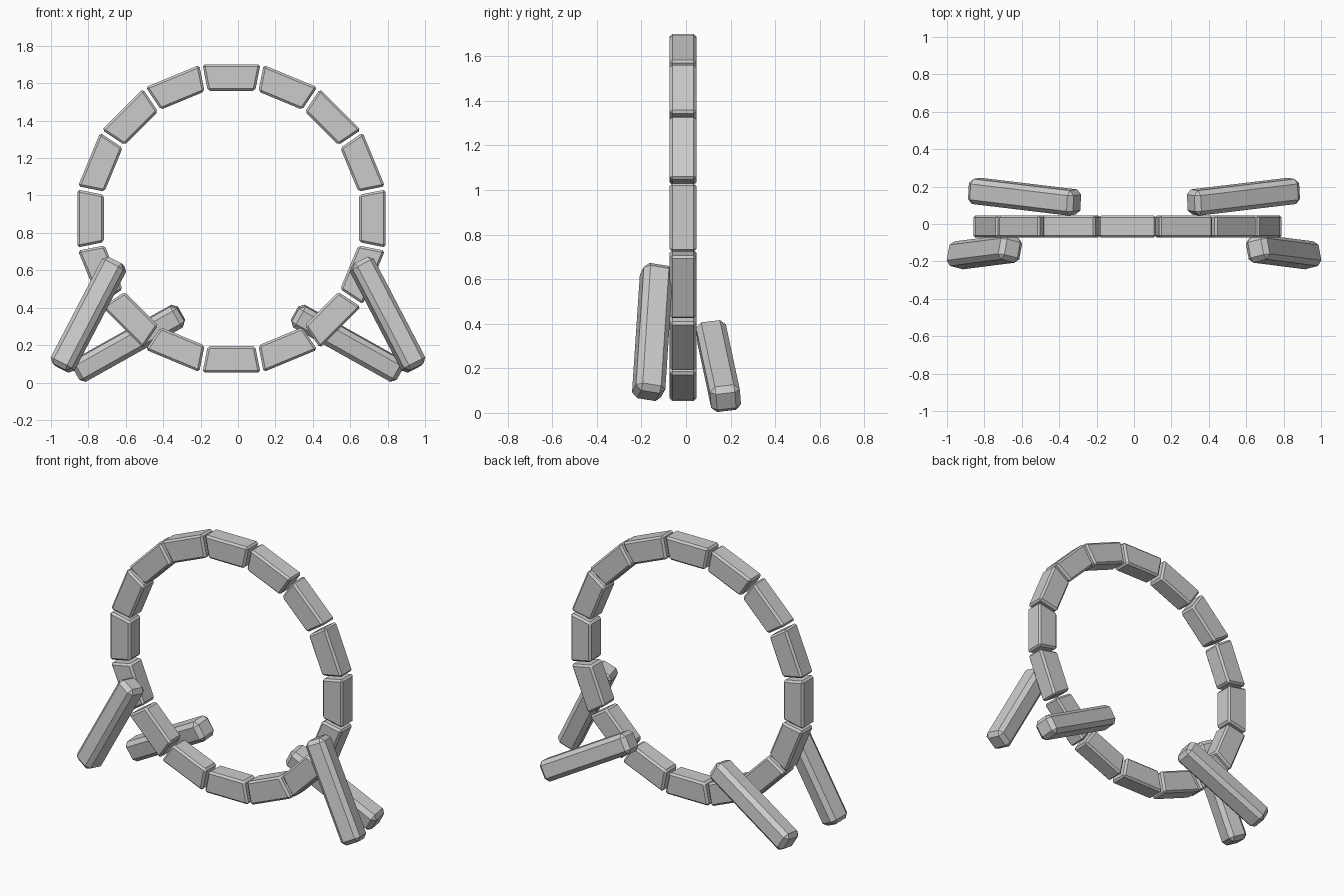
import bpy
import bmesh
from math import sin, cos, tan, radians, pi
from mathutils import Vector, Matrix

if "Cube" in bpy.data.objects:
    bpy.data.objects.remove(bpy.data.objects["Cube"])


def bevelled(name, bm, matrix, width):
    """Turn a bmesh into an object with chamfered edges."""
    bmesh.ops.recalc_face_normals(bm, faces=bm.faces)
    me = bpy.data.meshes.new(name)
    bm.to_mesh(me)
    bm.free()
    ob = bpy.data.objects.new(name, me)
    bpy.context.collection.objects.link(ob)
    ob.matrix_world = matrix
    mod = ob.modifiers.new("chamfer", 'BEVEL')
    mod.width = width
    mod.segments = 1
    mod.limit_method = 'NONE'
    return ob


# Ring of sixteen wedge stones
COUNT, OUTER, INNER, DEPTH, GAP = 16, 0.824, 0.682, 0.12, 0.009
CENTRE = Vector((-0.035, -0.0135, 0.877))
for i in range(COUNT):
    bm = bmesh.new()
    t = tan(pi / COUNT)
    ho, hi = OUTER * t - GAP, INNER * t - GAP
    profile = [(-hi, INNER), (hi, INNER), (ho, OUTER), (-ho, OUTER)]
    verts = [bm.verts.new((x, -DEPTH / 2, z)) for x, z in profile]
    face = bm.faces.new(verts)
    ext = bmesh.ops.extrude_face_region(bm, geom=[face])
    moved = [g for g in ext["geom"] if isinstance(g, bmesh.types.BMVert)]
    bmesh.ops.translate(bm, verts=moved, vec=(0, DEPTH, 0))
    m = Matrix.Translation(CENTRE) @ Matrix.Rotation(2 * pi * i / COUNT, 4, 'Y')
    bevelled(f"ring_stone_{i + 1:02d}", bm, m, 0.012)


# Chamfered beams leaning on the ring, mirrored left and right
def beam(name, centre, along, across, side):
    flip = Vector((side, 1, 1))
    d = (Vector(along) * flip).normalized()
    v = Vector(across) * flip
    v = (v - d * v.dot(d)).normalized()
    u = v.cross(d)
    rot = Matrix((u, v, d)).transposed().to_4x4()
    bm = bmesh.new()
    bmesh.ops.create_cube(bm, size=1)
    bmesh.ops.scale(bm, verts=bm.verts, vec=(0.13, 0.135, 0.646))
    m = Matrix.Translation(Vector(centre) * flip) @ rot
    bevelled(name, bm, m, 0.025)


for label, side in (("left", 1), ("right", -1)):
    beam(f"front_{label}_support", (-0.80, -0.15, 0.363),
         (-0.29, -0.037, -0.556), (0.18, 1, -0.16), side)
    beam(f"back_{label}_support", (-0.585, 0.146, 0.21),
         (-0.50, 0.06, -0.28), (0.053, 1, 0.12), side)
